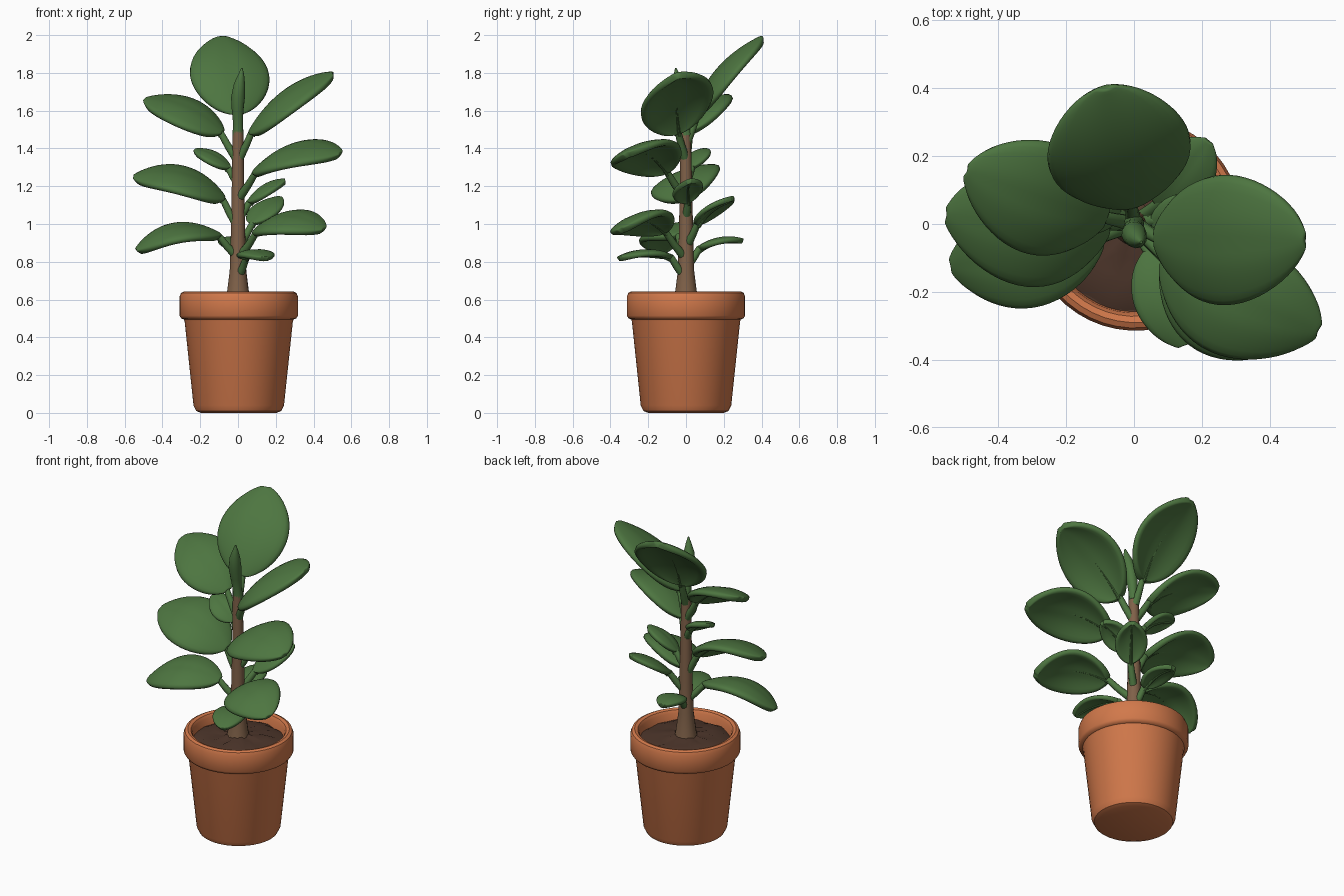
import bpy, bmesh, math, random
from mathutils import Vector

if "Cube" in bpy.data.objects:
    bpy.data.objects.remove(bpy.data.objects["Cube"])

random.seed(3)


def material(name, rgb):
    m = bpy.data.materials.new(name)
    m.diffuse_color = (*rgb, 1)
    m.use_nodes = True
    m.node_tree.nodes["Principled BSDF"].inputs["Base Color"].default_value = m.diffuse_color
    return m


GREEN = material("leaf green", (0.075, 0.18, 0.052))
CLAY = material("terracotta", (0.64, 0.19, 0.07))
SOIL = material("dark soil", (0.075, 0.037, 0.024))
BARK = material("brown bark", (0.215, 0.12, 0.066))


def finish(name, verts, faces, mat, angle=40):
    me = bpy.data.meshes.new(name)
    me.from_pydata(verts, [], faces)
    bm = bmesh.new()
    bm.from_mesh(me)
    bmesh.ops.recalc_face_normals(bm, faces=bm.faces)
    bm.to_mesh(me)
    bm.free()
    me.materials.append(mat)
    ob = bpy.data.objects.new(name, me)
    bpy.context.collection.objects.link(ob)
    bpy.ops.object.select_all(action='DESELECT')
    ob.select_set(True)
    bpy.context.view_layer.objects.active = ob
    bpy.ops.object.shade_smooth_by_angle(angle=math.radians(angle))
    return ob


def rings(name, loops, mat, n=40, cap=True):
    """Skin a list of (centre, radius, axis) circles."""
    verts, faces = [], []
    for c, r, axis in loops:
        c, axis = Vector(c), Vector(axis).normalized()
        a = axis.cross(Vector((0.31, 0.95, 0.02))).normalized()
        b = axis.cross(a)
        verts += [c + r * (math.cos(t) * a + math.sin(t) * b)
                  for t in (2 * math.pi * i / n for i in range(n))]
    for j in range(len(loops) - 1):
        for i in range(n):
            k = (i + 1) % n
            faces.append((j * n + i, j * n + k, j * n + n + k, j * n + n + i))
    if cap:
        faces.append(tuple(range(n)))
        faces.append(tuple(range(len(verts) - n, len(verts))))
    return finish(name, verts, faces, mat)


def tube(name, pts, radii, mat, n=14):
    pts = [Vector(p) for p in pts]
    last = len(pts) - 1
    return rings(name, [(p, r, pts[min(i + 1, last)] - pts[max(i - 1, 0)])
                        for i, (p, r) in enumerate(zip(pts, radii))], mat, n)


# Pot: lathed wall, overhanging rim and hollow top
profile = [(0.20, 0.0), (0.225, 0.01), (0.24, 0.04), (0.287, 0.485), (0.291, 0.495),
           (0.305, 0.50), (0.314, 0.515), (0.314, 0.615), (0.306, 0.635), (0.29, 0.643),
           (0.272, 0.637), (0.262, 0.62), (0.255, 0.54)]
rings("pot", [((0.004, 0, z), r, (0, 0, 1)) for r, z in profile], CLAY, 48)

# Soil: lumpy disc with a low mound round the stem
loops = [(0.262, 0.575), (0.22, 0.59), (0.16, 0.598), (0.10, 0.605), (0.04, 0.615)]
soil = rings("soil", [((0.004, 0, z), r, (0, 0, 1)) for r, z in loops], SOIL, 28)
for v in soil.data.vertices:
    v.co.z += random.uniform(-0.008, 0.008)

# Stem with flared foot
tube("stem", [(0, 0, 0.58), (0, 0, 0.64), (0, 0, 0.75), (0, 0, 0.95), (0, 0, 1.2), (0, -0.003, 1.49)],
     [0.068, 0.058, 0.044, 0.038, 0.033, 0.028], BARK, 18)

# Rolled new leaf at the tip
tube("shoot_bud", [(0, 0, 1.47), (0, -0.008, 1.53), (-0.002, -0.018, 1.6), (0, -0.03, 1.67),
                   (0.008, -0.042, 1.74), (0.017, -0.05, 1.79), (0.021, -0.054, 1.825)],
     [0.03, 0.026, 0.031, 0.037, 0.03, 0.016, 0.004], GREEN, 14)


def leaf(name, base, tip, width, arch, lift=0.42, drop=0.13):
    """Domed oval blade from base to tip, plus its stalk and midrib."""
    base, tip = Vector(base), Vector(tip)
    d = tip - base
    side = d.cross(Vector((0, 0, 1))).normalized()
    side.z += lift * side.y
    side.normalize()
    up = side.cross(d).normalized()
    nu, nv = 14, 8
    verts, faces, rib = [], [], []
    for i in range(nu + 1):
        t = i / nu
        t = 0.5 - 0.5 * math.cos(math.pi * t)
        hw = max(0.014, width / 2 * max(0, math.sin(math.pi * t ** 0.95)) ** 0.55)
        bow = arch * 4 * t * (1 - t)
        for j in range(nv + 1):
            s = 2 * j / nv - 1
            dome = -0.22 * hw * s * s - (0.005 * math.sin(math.pi * t) if j == nv // 2 else 0)
            verts.append(base + d * t + side * hw * s + up * (bow + dome))
        if t < 0.9:
            rib.append(base + d * t + up * (bow - 0.018))
    w = nv + 1
    for i in range(nu):
        for j in range(nv):
            faces.append((i * w + j, i * w + j + 1, i * w + w + j + 1, i * w + w + j))
    ob = finish(name, verts, faces, GREEN, 75)
    m = ob.modifiers.new("thickness", 'SOLIDIFY')
    m.thickness, m.offset = (0.038 if width > 0.25 else 0.028), 0
    m = ob.modifiers.new("round", 'SUBSURF')
    m.levels = m.render_levels = 1
    # midrib under the blade
    tube(name + "_midrib", rib, [0.01 * (1 - 0.7 * k / len(rib)) for k in range(len(rib))], GREEN, 8)
    # stalk sweeping out of the stem
    root = Vector((base.x * 0.12, base.y * 0.12, base.z - drop))
    mid = root.lerp(base, 0.55) + Vector((0, 0, -0.006))
    tube(name + "_stalk", [root, mid, base, base + d * 0.09 + up * arch * 0.3],
         [0.024, 0.02, 0.018, 0.013], GREEN, 10)


# Large leaves, top to bottom
leaf("top_leaf", (-0.01, 0.06, 1.58), (-0.085, 0.405, 1.98), 0.435, 0.06, 0.1, 0.14)
leaf("upper_right_leaf", (0.07, -0.04, 1.48), (0.505, -0.045, 1.785), 0.41, 0.06, 0.32)
leaf("upper_left_leaf", (-0.09, 0.02, 1.48), (-0.49, 0.16, 1.65), 0.36, 0.062, 0.38)
leaf("middle_right_leaf", (0.095, -0.10, 1.275), (0.54, -0.31, 1.365), 0.385, 0.085)
leaf("middle_left_leaf", (-0.08, 0.0, 1.13), (-0.548, 0.03, 1.24), 0.395, 0.088, 0.36)
leaf("lower_right_leaf", (0.10, -0.11, 0.96), (0.45, -0.34, 0.965), 0.335, 0.08)
leaf("lower_left_leaf", (-0.10, -0.04, 0.935), (-0.53, -0.12, 0.855), 0.32, 0.088, 0.25, 0.10)

# Small leaves
leaf("small_front_leaf", (0.045, -0.08, 0.825), (0.145, -0.355, 0.815), 0.195, 0.035, 0.1, 0.10)
leaf("small_left_leaf", (-0.05, 0.03, 1.295), (-0.23, 0.08, 1.385), 0.17, 0.025, 0.3, 0.07)
leaf("small_right_leaf", (0.06, 0.01, 1.115), (0.25, 0.015, 1.225), 0.17, 0.025, 0.3, 0.08)
leaf("small_back_right_leaf", (0.075, 0.06, 1.0), (0.22, 0.245, 1.135), 0.19, 0.025, 0.1, 0.11)
leaf("small_back_leaf", (-0.015, 0.07, 0.87), (-0.04, 0.30, 0.91), 0.16, 0.03, 0.1, 0.09)
